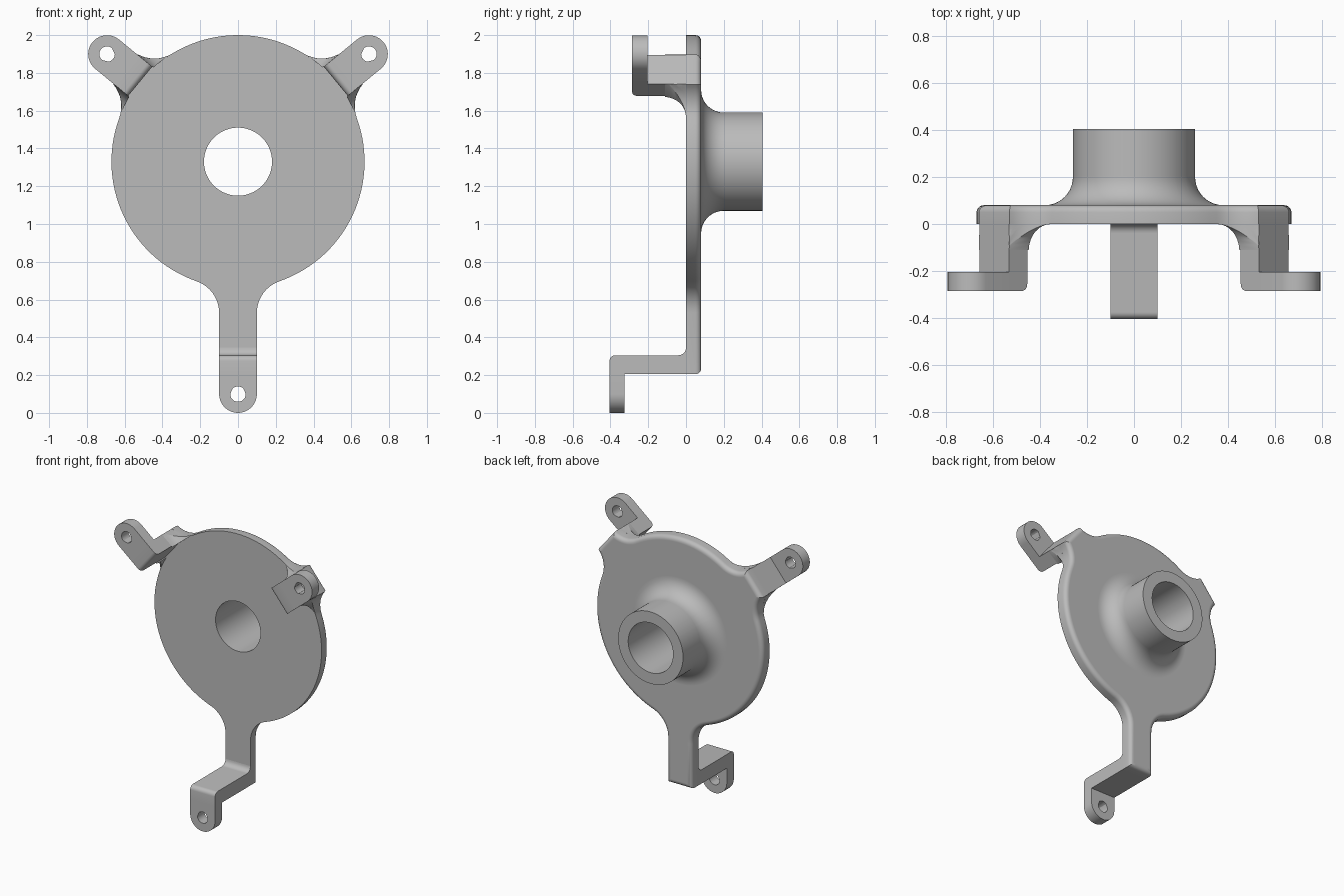
import bpy, bmesh
from math import sin, cos, pi, radians, atan2, sqrt, asin
from mathutils import Vector

cube = bpy.data.objects.get("Cube")
if cube:
    bpy.data.objects.remove(cube)

grey = bpy.data.materials.new("plain grey")
grey.use_nodes = True
grey.diffuse_color = (0.5, 0.5, 0.5, 1)
grey.node_tree.nodes["Principled BSDF"].inputs["Base Color"].default_value = (0.5, 0.5, 0.5, 1)

HUB_Z = 1.33      # height of the disc centre
DISC_R = 0.67
HALF = 0.1        # half the arm width
THICK = 0.08
FIL = 0.176       # fillet between disc and arm, seen from the front
FIL_U = 0.8       # radial position of that fillet's centre
BORE_R, BOSS_R, BOSS_END = 0.18, 0.26, 0.405
BOSS_FIL, EDGE = 0.12, 0.03


def loft(name, rings, cyclic=False):
    """Join equal closed rings of points; cap the ends unless cyclic."""
    bm = bmesh.new()
    rows = [[bm.verts.new(p) for p in ring] for ring in rings]
    pairs = list(zip(rows, rows[1:])) + ([(rows[-1], rows[0])] if cyclic else [])
    for a, b in pairs:
        for i in range(len(a)):
            bm.faces.new((a[i - 1], a[i], b[i], b[i - 1]))
    if not cyclic:
        bm.faces.new(rows[0])
        bm.faces.new(rows[-1])
    bmesh.ops.recalc_face_normals(bm, faces=bm.faces[:])
    mesh = bpy.data.meshes.new(name)
    bm.to_mesh(mesh)
    bm.free()
    mesh.materials.append(grey)
    ob = bpy.data.objects.new(name, mesh)
    bpy.context.collection.objects.link(ob)
    bpy.ops.object.select_all(action='DESELECT')
    ob.select_set(True)
    bpy.context.view_layer.objects.active = ob
    bpy.ops.object.shade_smooth_by_angle(angle=radians(30))
    return ob


def polar(u, t, a):
    """Radial and tangential position on an arm at angle a, as x and z offsets."""
    return Vector((u * cos(a) - t * sin(a), u * sin(a) + t * cos(a)))


def place(p, y):
    return (p[0], y, p[1] + HUB_Z)


def arc(cx, cy, r, a0, a1, n):
    return [(cx + r * cos(a0 + (a1 - a0) * i / n), cy + r * sin(a0 + (a1 - a0) * i / n))
            for i in range(n + 1)]


def inset(points, d):
    """Move a counter-clockwise outline inwards with mitred corners."""
    out = []
    for i, p in enumerate(points):
        e1 = (p - points[i - 1]).normalized()
        e2 = (points[(i + 1) % len(points)] - p).normalized()
        n1, n2 = Vector((-e1.y, e1.x)), Vector((-e2.y, e2.x))
        out.append(p + (n1 + n2) * d / (1 + n1.dot(n2)))
    return out


# name, angle, post inner and outer radius, hole radius position, front y, inner fillet
UP = radians(39.4)
ARMS = [("left", UP, 0.67, 0.77, 0.897, -0.285, 0),
        ("right", pi - UP, 0.67, 0.77, 0.897, -0.285, 0),
        ("lower", 1.5 * pi, 1.025, 1.125, 1.23, -0.405, 0.04)]

# Outline of the disc with its three flared arms
tan_ang = asin((HALF + FIL) / (DISC_R + FIL))
outline = []
for k, (_, ang, u_in, u_out, *_rest) in enumerate(ARMS):
    start = asin(max(0, FIL_U - u_out) / FIL)
    end = pi / 2 - tan_ang
    side = [(FIL_U - FIL * sin(end + (start - end) * i / 10),
             -HALF - FIL + FIL * cos(end + (start - end) * i / 10)) for i in range(11)]
    if u_out > FIL_U:
        side.append((u_out, -HALF))
    t_end = side[-1][1]
    tip = [(u_out, t_end * (1 - i / 2)) for i in (1, 2, 3)]
    mirrored = [(u, -t) for u, t in reversed(side)]
    outline += [polar(u, t, ang) for u, t in side + tip + mirrored]
    following = ARMS[(k + 1) % 3][1] + (2 * pi if k == 2 else 0)
    a0, a1 = ang + tan_ang, following - tan_ang
    n = int((a1 - a0) / radians(3))
    outline += [polar(DISC_R, 0, a0 + (a1 - a0) * i / n) for i in range(1, n)]

angles = [atan2(p.y, p.x) for p in outline]


def circle(r, y):
    return [place((r * cos(a), r * sin(a)), y) for a in angles]


# Plate, rounded back rim, flared boss and bore in one skin
rings = [circle(BORE_R, 0), [place(p, 0) for p in outline]]
for i in range(6):
    a = pi / 2 * i / 5
    rings.append([place(p, THICK - EDGE + EDGE * sin(a))
                  for p in inset(outline, EDGE * (1 - cos(a)))])
rings.append([place(p, THICK) for p in inset(outline, EDGE + 0.004)])
rings.append(circle(BOSS_R + BOSS_FIL + 0.005, THICK))
for r, y in arc(BOSS_R + BOSS_FIL, THICK + BOSS_FIL, BOSS_FIL, 1.5 * pi, pi, 10):
    rings.append(circle(r, y))
rings += [circle(BOSS_R, BOSS_FIL + THICK + 0.005), circle(BOSS_R, BOSS_END),
          circle(BORE_R, BOSS_END)]
loft("disc_with_boss", rings, cyclic=True)

for name, ang, u_in, u_out, u_hole, front, fil in ARMS:
    # Post standing forward from the plate
    profile = [(u_out, 0), (u_in - fil, 0)]
    if fil:
        profile += arc(u_in - fil, -fil, fil, pi / 2, 0, 6)[1:]
    profile += arc(u_in + EDGE, front + EDGE, EDGE, pi, 1.5 * pi, 6)
    profile.append((u_out, front))
    loft(name + "_post", [[place(polar(u, t, ang), y) for u, y in profile]
                          for t in (-HALF, HALF)])

    # Mounting tab with rounded end and screw hole
    rim = arc(0, 0, HALF, -pi / 2, pi / 2, 20)
    back = u_out - u_hole
    rim += [(back, HALF), (back, HALF / 2), (back, 0), (back, -HALF / 2), (back, -HALF)]
    hole = [(0.041 * cos(atan2(t, u)), 0.041 * sin(atan2(t, u))) for u, t in rim]
    tab = [[place(polar(u_hole + u, t, ang), y) for u, t in shape]
           for shape, y in ((hole, front), (rim, front),
                            (rim, front + THICK), (hole, front + THICK))]
    loft(name + "_tab", tab, cyclic=True)

    # Curved gussets beside the upper posts, outside the disc edge
    if name == "lower":
        continue
    reach = (HALF + FIL) * DISC_R / (DISC_R + FIL) - HALF
    for sign, label in ((1, "a"), (-1, "b")):
        layers = []
        for t_max, y in arc(HALF + reach, -reach, reach, pi / 2, pi * 0.98, 8):
            ts = [HALF + (t_max - HALF) * i / 8 for i in range(9)]
            inner = [(sqrt(DISC_R ** 2 - t * t), t) for t in ts]
            outer = [(min(u_out, FIL_U - sqrt(FIL ** 2 - (t - HALF - FIL) ** 2 + 1e-9)) + 1e-4, t)
                     for t in ts]
            layers.append([place(polar(u, sign * t, ang), y)
                           for u, t in inner + outer[::-1]])
        loft(name + "_gusset_" + label, layers)
